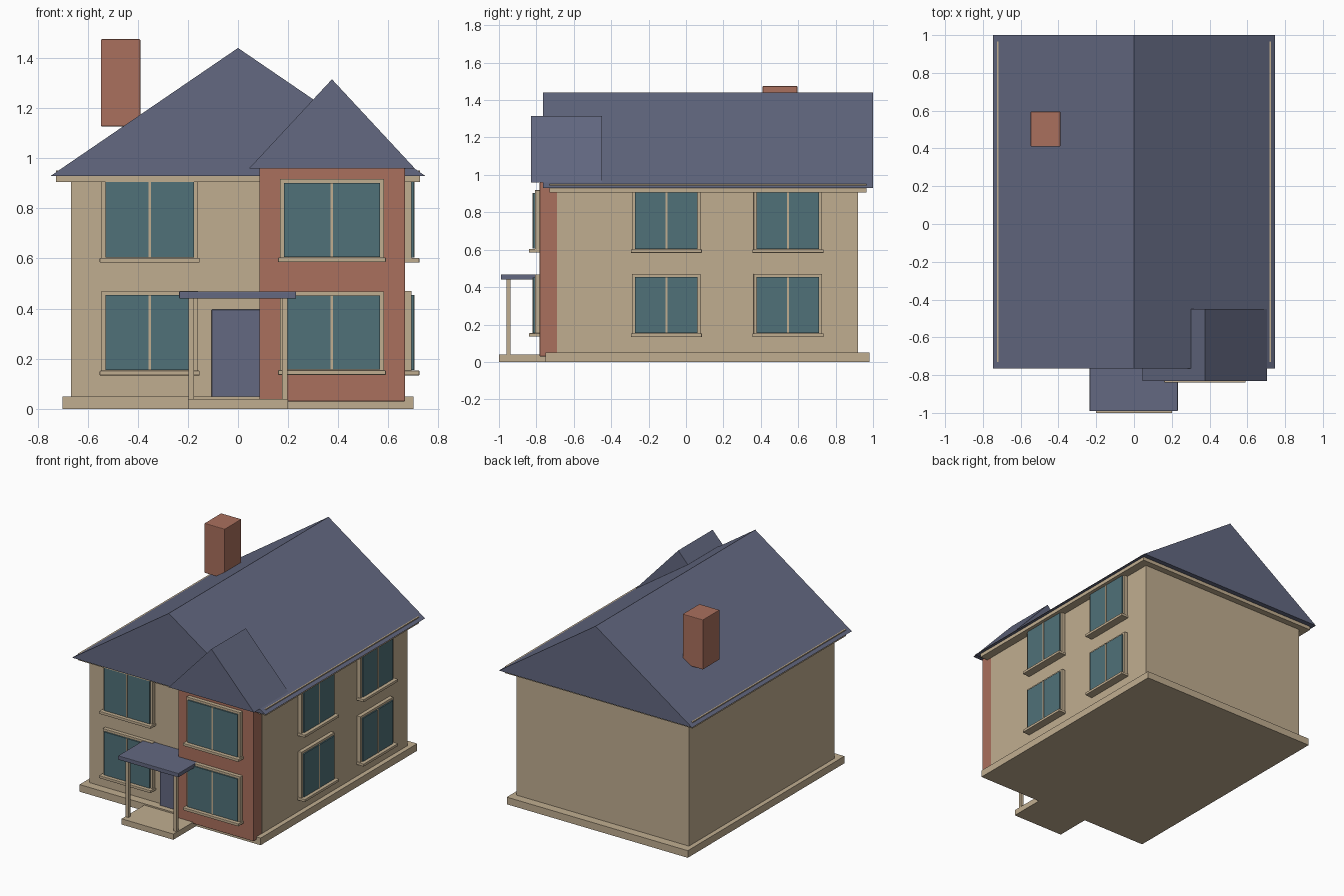
import bpy, bmesh

if "Cube" in bpy.data.objects:
    bpy.data.objects.remove(bpy.data.objects["Cube"])


def material(name, r, g, b):
    m = bpy.data.materials.new(name)
    m.diffuse_color = (r, g, b, 1)
    m.use_nodes = True
    m.node_tree.nodes["Principled BSDF"].inputs["Base Color"].default_value = m.diffuse_color
    return m


CREAM = material("cream_render", 0.53, 0.42, 0.28)
BRICK = material("red_brick", 0.40, 0.16, 0.11)
SLATE = material("blue_slate", 0.125, 0.14, 0.22)
GLASS = material("teal_glass", 0.08, 0.165, 0.19)


def add_object(name, bm, mat, bevel=0):
    bmesh.ops.recalc_face_normals(bm, faces=bm.faces)
    mesh = bpy.data.meshes.new(name)
    bm.to_mesh(mesh)
    bm.free()
    mesh.materials.append(mat)
    ob = bpy.data.objects.new(name, mesh)
    bpy.context.collection.objects.link(ob)
    if bevel:
        mod = ob.modifiers.new("soft_edges", 'BEVEL')
        mod.width = bevel
        mod.segments = 2
    return ob


def box(name, xs, ys, zs, mat, bevel=0):
    bm = bmesh.new()
    bmesh.ops.create_cube(bm, size=1)
    for v in bm.verts:
        v.co = [r[0] if c < 0 else r[1] for c, r in zip(v.co, (xs, ys, zs))]
    return add_object(name, bm, mat, bevel)


def gable(name, xs, ys, zs, mat):
    """Triangular prism with its ridge along y."""
    bm = bmesh.new()
    profile = [(xs[0], zs[0]), (xs[1], zs[0]), (sum(xs) / 2, zs[1])]
    face = bm.faces.new([bm.verts.new((x, ys[0], z)) for x, z in profile])
    ext = bmesh.ops.extrude_face_region(bm, geom=[face])["geom"]
    moved = [g for g in ext if isinstance(g, bmesh.types.BMVert)]
    bmesh.ops.translate(bm, verts=moved, vec=(0, ys[1] - ys[0], 0))
    return add_object(name, bm, mat)


def window(name, side, wall, a, b, z0, z1):
    """Framed window between a and b along the wall, facing -y or +x."""
    def part(label, u, depth, zs, mat, bevel=0):
        if side == "front":
            box(f"{name}_{label}", u, (wall - depth[1], wall - depth[0]), zs, mat, bevel)
        else:
            box(f"{name}_{label}", (wall + depth[0], wall + depth[1]), u, zs, mat, bevel)
    mid = (a + b) / 2
    part("frame", (a, b), (-0.01, 0.026), (z0, z1), CREAM, 0.002)
    part("glass", (a + 0.016, b - 0.016), (0.02, 0.035), (z0 + 0.016, z1 - 0.016), GLASS)
    part("mullion", (mid - 0.005, mid + 0.005), (0.02, 0.038), (z0 + 0.016, z1 - 0.016), CREAM)
    part("sill", (a - 0.007, b + 0.007), (-0.01, 0.057), (z0 - 0.005, z0 + 0.014), CREAM, 0.003)


# House body
box("foundation", (-0.70, 0.70), (-0.75, 0.98), (0, 0.05), CREAM)
box("walls", (-0.667, 0.667), (-0.69, 0.92), (0.04, 0.94), CREAM)
box("brick_bay", (0.085, 0.6665), (-0.782, -0.52), (0.03, 0.96), BRICK, 0.003)

# Roofs and eaves
box("eaves_trim", (-0.726, 0.726), (-0.73, 0.965), (0.905, 0.951), CREAM)
gable("main_roof", (-0.747, 0.747), (-0.765, 1.0), (0.93, 1.44), SLATE)
gable("bay_roof", (0.045, 0.705), (-0.83, -0.45), (0.96, 1.315), SLATE)
box("chimney", (-0.547, -0.39), (0.41, 0.595), (1.127, 1.475), BRICK, 0.004)

# Porch
box("porch_step", (-0.20, 0.20), (-1.0, -0.69), (0, 0.04), CREAM)
box("porch_canopy", (-0.235, 0.232), (-0.99, -0.69), (0.44, 0.468), SLATE, 0.003)
for label, x in (("left", -0.186), ("right", 0.186)):
    box(f"porch_post_{label}", (x - 0.011, x + 0.011), (-0.96, -0.938), (0.035, 0.445), CREAM)
box("front_door", (-0.105, 0.105), (-0.712, -0.68), (0.04, 0.396), SLATE, 0.003)

# Windows on two floors
for floor, z in (("lower", 0.138), ("upper", 0.588)):
    window(f"{floor}_left_window", "front", -0.69, -0.545, -0.16, z, z + 0.333)
    window(f"{floor}_bay_window", "front", -0.782, 0.167, 0.583, z + 0.002, z + 0.33)
    window(f"{floor}_side_window_near", "side", 0.667, -0.288, 0.078, z, z + 0.333)
    window(f"{floor}_side_window_far", "side", 0.667, 0.362, 0.728, z, z + 0.333)
